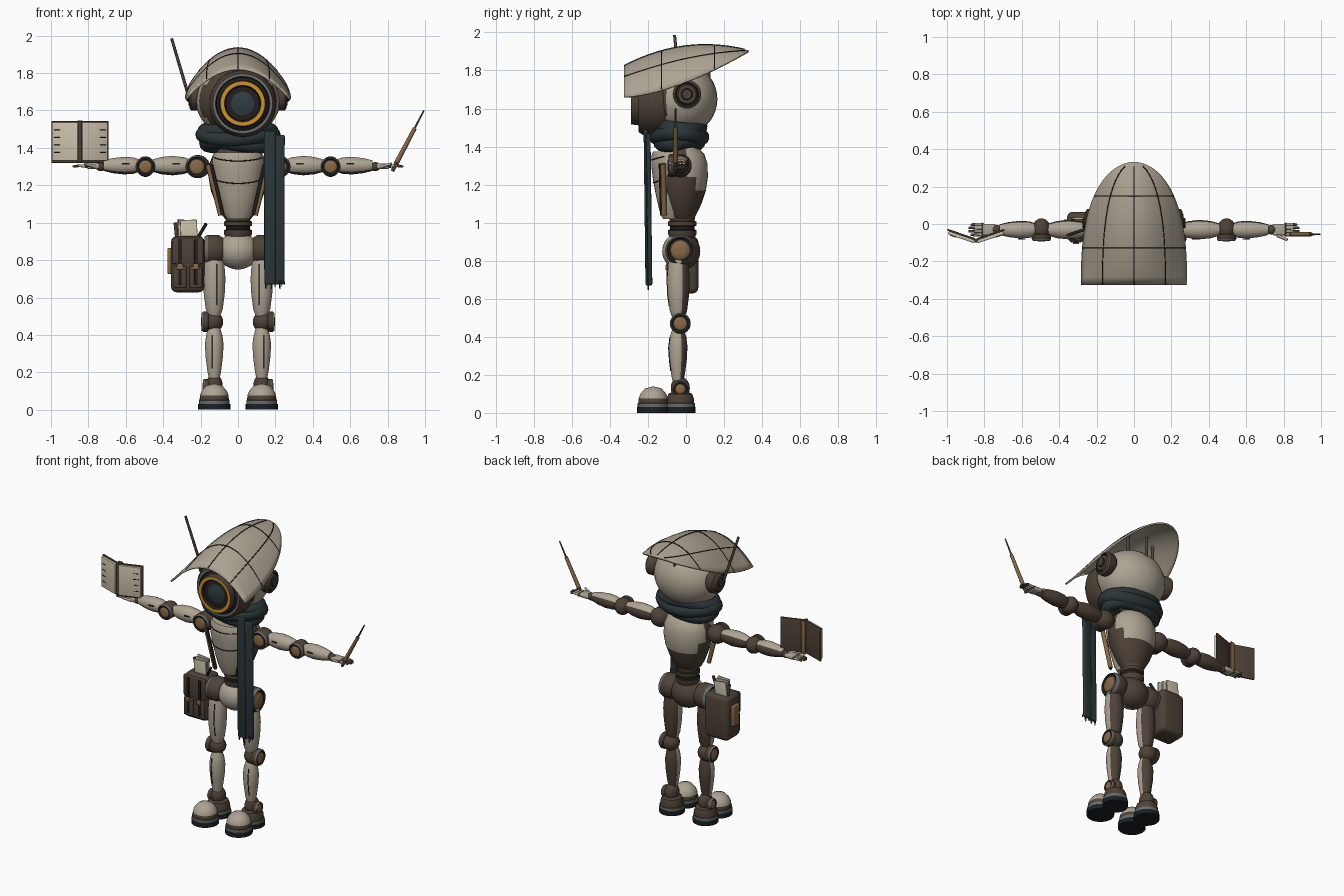
import bpy, bmesh, math
from mathutils import Vector, Matrix, Euler

if "Cube" in bpy.data.objects:
    bpy.data.objects.remove(bpy.data.objects["Cube"])


def mat(name, *rgb):
    m = bpy.data.materials.new(name)
    m.use_nodes = True
    m.diffuse_color = (*rgb, 1)
    m.node_tree.nodes["Principled BSDF"].inputs["Base Color"].default_value = (*rgb, 1)
    return m


SHELL = mat("bone shell", .42, .37, .29)
BROWN = mat("dark brown", .075, .054, .038)
BLACK = mat("soot black", .016, .014, .012)
TAN = mat("worn tan", .25, .14, .06)
AMBER = mat("amber glow", .62, .29, .02)
GLASS = mat("lens glass", .03, .045, .055)
SCARF = mat("teal cloth", .024, .036, .04)
GREY = mat("rubber grey", .14, .15, .15)
SOLE = mat("sole black", .01, .015, .018)
PAGE = mat("cream page", .6, .54, .41)


def finish(name, bm, mats, rule=None, angle=.7):
    me = bpy.data.meshes.new(name)
    bmesh.ops.recalc_face_normals(bm, faces=bm.faces)
    bm.normal_update()
    if rule:
        for f in bm.faces:
            f.material_index = int(rule(f.calc_center_median(), f.normal))
    bm.to_mesh(me)
    bm.free()
    for m in mats:
        me.materials.append(m)
    me.shade_smooth()
    me.set_sharp_from_angle(angle=angle)
    ob = bpy.data.objects.new(name, me)
    bpy.context.collection.objects.link(ob)
    return ob


def lathe(name, origin, axis, profile, mats, rule=None, squash=(1, 1), seg=32):
    """Revolve (height, radius) pairs; one material per step, or a rule."""
    bm = bmesh.new()
    rings = []
    for h, r in profile:
        rings.append([bm.verts.new((r * squash[0] * math.cos(a), r * squash[1] * math.sin(a), h))
                      for a in (math.tau * i / seg for i in range(seg))])
    for k in range(len(rings) - 1):
        for i in range(seg):
            j = (i + 1) % seg
            f = bm.faces.new((rings[k][i], rings[k][j], rings[k + 1][j], rings[k + 1][i]))
            f.material_index = min(k, len(mats) - 1) if not rule else 0
    for ring, h in ((rings[0], 0), (rings[-1], len(mats) - 1)):
        f = bm.faces.new(ring)
        f.material_index = 0 if rule else h
    bmesh.ops.remove_doubles(bm, verts=bm.verts, dist=1e-5)
    ax = Vector(axis).normalized()
    turn = Matrix() if ax.z > .999 else ax.to_track_quat('Z', 'Y').to_matrix().to_4x4()
    bm.transform(Matrix.Translation(origin) @ turn)
    return finish(name, bm, mats, rule)


def ball(name, loc, size, mats, rule=None):
    bm = bmesh.new()
    bmesh.ops.create_uvsphere(bm, u_segments=32, v_segments=20, radius=1)
    bm.transform(Matrix.Translation(loc) @ Matrix.Diagonal((*size, 1)))
    return finish(name, bm, mats, rule)


def tube(name, a, b, r0, r1, m, seg=12):
    a, b = Vector(a), Vector(b)
    return lathe(name, a, b - a, [(0, r0), ((b - a).length, r1)], [m], seg=seg)


def box(name, loc, size, m, bevel=.004, rot=(0, 0, 0)):
    bm = bmesh.new()
    bmesh.ops.create_cube(bm, size=1)
    bm.transform(Matrix.Diagonal((*size, 1)))
    bmesh.ops.bevel(bm, geom=bm.edges[:], offset=bevel, segments=3, profile=.5, affect='EDGES')
    bm.transform(Matrix.Translation(loc) @ Euler(rot).to_matrix().to_4x4())
    return finish(name, bm, [m])


def path(name, pts, r, m, closed=False, res=2):
    cu = bpy.data.curves.new(name, 'CURVE')
    cu.dimensions = '3D'
    cu.bevel_depth, cu.bevel_resolution, cu.use_fill_caps = r, res, True
    sp = cu.splines.new('POLY')
    sp.points.add(len(pts) - 1)
    for p, q in zip(sp.points, pts):
        p.co = (*q, 1)
    sp.use_cyclic_u, sp.use_smooth = closed, True
    cu.materials.append(m)
    ob = bpy.data.objects.new(name, cu)
    bpy.context.collection.objects.link(ob)
    return ob


def joint(name, loc, axis, r, depth):
    """Round hinge: brown rim, grey band, tan hub."""
    lathe(name, loc, axis, [(0, r * .8), (depth * .25, r), (depth * .8, r), (depth, r * .88), (depth * .9, r * .7),
          (depth, r * .6), (depth * 1.06, r * .3), (depth * 1.06, 0)], [BROWN, BROWN, GREY, BLACK, BROWN, TAN, TAN])


# Hood: arched shell narrowing to a rounded back
def hood_at(u, v, lift=0):
    y = -.325 + .655 * v
    top = 1.93 - (.11 * ((.1 - y) / .425) ** 2 if y < .1 else .03 * ((y - .1) / .23) ** 2)
    edge = 1.66 + .24 * v ** 1.6
    return (.28 * math.sqrt(max(0, 1 - v ** 2.6)) * u, y, top + (edge - top) * u * u + lift)


bm = bmesh.new()
grid = [[bm.verts.new(hood_at(i / 12 - 1, math.sin(j / 24 * math.pi / 2))) for i in range(25)] for j in range(25)]
for a, b in zip(grid, grid[1:]):
    for i in range(24):
        bm.faces.new((a[i], a[i + 1], b[i + 1], b[i]))
bmesh.ops.remove_doubles(bm, verts=bm.verts, dist=1e-4)
hood = finish("hood", bm, [SHELL])
solid = hood.modifiers.new("thickness", 'SOLIDIFY')
solid.thickness, solid.offset = .01, 0
for u in (-.6, 0, .6):
    path("hood_seam", [hood_at(u, k / 30, .006) for k in range(30)], .003, BLACK)
for v in (.3, .725):
    path("hood_band", [hood_at(k / 12 - 1, v, .006) for k in range(25)], .003, BLACK)
for x, y in ((-.1, .06), (.1, .06), (0, .12)):
    tube("hood_strut", (x, y, 1.76), (x, y, 1.9), .01, .01, BROWN)

# Head with a single large lens
ball("head", (0, -.03, 1.65), (.225, .195, .195), [SHELL, BROWN], lambda c, n: c.y < -.11)
lathe("lens_barrel", (.025, -.1, 1.637), (0, -1, 0),
      [(0, .165), (.03, .18), (.125, .177), (.15, .16), (.15, .145), (.14, .14), (.15, .125), (.19, .12),
       (.19, .098), (.172, .09), (.172, .062), (.18, .04), (.183, 0)],
      [BROWN, BROWN, BROWN, GREY, BLACK, BLACK, BROWN, AMBER, BLACK, BLACK, GLASS, GLASS], seg=48)
for s in (-1, 1):
    lathe("ear", (s * .19, .005, 1.675), (s, 0, 0),
          [(0, .06), (.02, .075), (.06, .075), (.07, .062), (.06, .055), (.075, .048), (.075, .03), (.085, .025), (.085, 0)],
          [BROWN, BROWN, BROWN, BLACK, BROWN, BROWN, BLACK, BROWN])
tube("antenna", (-.265, -.03, 1.68), (-.355, -.06, 1.985), .009, .008, BROWN)

# Scarf: wound loops and a hanging pair of tails
for k, (z, rx) in enumerate(((1.425, .165), (1.46, .185), (1.495, .175))):
    path("scarf_loop", [(rx * math.cos(a), -.035 + (rx - .07) * math.sin(a), z + .012 * math.sin(a * 2 + k * 2))
                        for a in (math.tau * i / 48 for i in range(48))], .043, SCARF, True, 4)
box("scarf_tail", (.17, -.205, 1.08), (.06, .022, .82), SCARF, .009, (.012, 0, -.1))
box("scarf_tail", (.217, -.195, 1.07), (.065, .022, .8), SCARF, .009, (.012, 0, .1))
for i in range(9):
    x = .145 + i * .0125
    tube("scarf_fringe", (x, -.198, .69), (x + .004 * (-1) ** i, -.198, .645 + .012 * (i % 3)), .005, .003, SCARF, 6)

# Torso, chest plate, waist and pelvis
lathe("torso", (0, -.02, 0), (0, 0, 1),
      [(1.01, .06), (1.04, .085), (1.1, .118), (1.17, .145), (1.24, .157), (1.31, .155), (1.36, .135), (1.4, .09)],
      [SHELL, BROWN], lambda c, n: not (c.y > 0 and c.z > 1.25 - .9 * c.y), (1, .86))
lathe("chest_plate", (0, -.075, 0), (0, 0, 1),
      [(1.02, .06), (1.06, .082), (1.14, .106), (1.22, .125), (1.3, .138), (1.35, .138), (1.375, .125)],
      [SHELL], None, (1, .78))
for z, r in ((1.22, .126), (1.34, .139)):
    path("chest_seam", [(r * math.cos(a), -.075 + .78 * r * math.sin(a), z - .03 * math.sin(-a) + .02)
                        for a in (math.pi * (1.12 + .76 * i / 20) for i in range(21))], .003, BLACK)
for s in (-1, 1):
    tube("chest_bar", (s * .16, -.12, 1.31), (s * .092, -.115, 1.04), .014, .014, TAN)
    tube("chest_bar_edge", (s * .142, -.135, 1.31), (s * .08, -.128, 1.04), .009, .009, BLACK)
lathe("waist", (0, -.02, 0), (0, 0, 1), [(.91, .06), (.94, .075), (.96, .075), (.965, .065), (.98, .065), (.985, .075),
      (1.005, .075), (1.01, .065), (1.04, .07)], [BROWN, BROWN, BLACK, BLACK, BROWN, BROWN, BLACK, BROWN])
ball("pelvis", (0, -.025, .85), (.11, .1, .1), [SHELL, BROWN], lambda c, n: c.y > -.04)

for s in (-1, 1):
    # Leg
    x = s * .127
    joint("hip", (s * .08, -.03, .855), (s, 0, 0), .08, .1)
    shade = [SHELL, BROWN]
    back = lambda c, n: n.y > .35
    lathe("thigh", (x, -.04, 0), (0, 0, 1), [(.5, .032), (.54, .046), (.62, .056), (.7, .06), (.78, .054), (.86, .035)],
          shade, back)
    path("thigh_seam", [(x - s * .015, -.04 - r, z) for z, r in ((.56, .048), (.62, .056), (.7, .059), (.78, .053))],
         .003, BLACK)
    ball("knee", (s * .135, -.03, .47), (.056, .055, .055), [BROWN])
    joint("knee_cap", (s * .15, -.03, .47), (s, 0, 0), .054, .045)
    lathe("shin", (x, -.042, 0), (0, 0, 1), [(.17, .03), (.21, .037), (.28, .046), (.35, .05), (.4, .043), (.44, .03)],
          shade, back)
    path("shin_seam", [(x + s * .012, -.042 - r, z) for z, r in ((.22, .038), (.28, .045), (.34, .049), (.4, .042))],
         .003, BLACK)
    # Foot
    ball("ankle", (x, -.03, .13), (.045, .05, .06), [BROWN])
    joint("ankle_hub", (x + s * .02, -.03, .125), (s, 0, 0), .04, .04)
    f = s * .127
    for part, y, r, top, cap in (("toe", -.172, .086, .14, SHELL), ("heel", -.03, .08, .125, BROWN)):
        lathe(part, (f, y, 0), (0, 0, 1),
              [(0, r), (.03, r), (.03, r - .004), (.05, r - .004), (.052, r - .008), (.075, r - .009),
               (.1, r - .018), (top - .012, r - .042), (top, 0)],
              [SOLE, GREY, GREY, BROWN, BROWN, cap, cap, cap])

    # Arm
    under = lambda c, n: n.z < -.25 and n.y > -.7 or n.y > .8
    ball("shoulder", (s * .215, -.03, 1.3), (.065, .06, .062), [BROWN])
    joint("shoulder_hub", (s * .22, -.05, 1.3), (0, -1, 0), .06, .045)
    lathe("upper_arm", (s * .26, -.03, 1.305), (s, 0, 0),
          [(0, .035), (.03, .045), (.09, .052), (.15, .046), (.2, .032)], shade, under)
    ball("elbow", (s * .495, -.03, 1.3), (.05, .06, .055), [BROWN])
    joint("elbow_hub", (s * .495, -.045, 1.3), (0, -1, 0), .052, .045)
    lathe("forearm", (s * .53, -.03, 1.305), (s, 0, 0),
          [(0, .034), (.03, .044), (.08, .047), (.14, .04), (.19, .028)], shade, under)
    for ax in (.33, .6):
        box("arm_slot", (s * ax, -.08, 1.315), (.04, .006, .008), BLACK, .002)
    # Hand
    ball("wrist", (s * .735, -.03, 1.3), (.026, .026, .024), [BROWN])
    box("palm", (s * .775, -.03, 1.302), (.07, .062, .028), SHELL, .01)
    for k in range(4):
        y = -.057 + k * .018
        tip = .875 - .012 * abs(k - 1.5)
        ball("knuckle", (s * .812, y, 1.302), (.01, .01, .01), [BROWN])
        tube("finger", (s * .81, y, 1.302), (s * .85, y, 1.305), .009, .008, SHELL, 10)
        tube("fingertip", (s * .848, y, 1.305), (s * (tip + .015), y, 1.3), .008, .006, BROWN, 10)
    tube("thumb", (s * .765, -.06, 1.3), (s * .82, -.085, 1.315), .01, .007, SHELL, 10)

# Open book resting on the right hand
for s in (-1, 1):
    t = -s * -.33
    cx = -.845 + s * .078
    box("book_pages", (cx, -.07, 1.435), (.145, .018, .205), PAGE, .003, (0, 0, t))
    box("book_cover", (cx, -.056, 1.432), (.157, .01, .225), BROWN, .003, (0, 0, t))
    for k in range(4):
        box("page_mark", (cx + s * .045, -.081 + .0155, 1.375 + k * .04), (.035, .003, .004), BLACK, .001, (0, 0, t))
tube("book_spine", (-.845, -.09, 1.325), (-.845, -.09, 1.545), .011, .011, BROWN)
box("book_band", (-.845, -.062, 1.432), (.03, .012, .228), TAN, .003)

# Pen held in the left hand
tube("pen_grip", (.825, -.055, 1.275), (.85, -.055, 1.325), .009, .013, BROWN)
tube("pen_body", (.85, -.055, 1.325), (.945, -.055, 1.505), .013, .011, TAN)
tube("pen_tip", (.945, -.055, 1.505), (.994, -.055, 1.6), .006, .004, BROWN)

# Satchel on the right hip
box("satchel", (-.268, -.01, .778), (.18, .15, .3), BROWN, .03)
box("satchel_flap", (-.268, -.082, .85), (.165, .014, .14), BROWN, .006)
for x in (-.31, -.225):
    box("satchel_pocket", (x, -.088, .71), (.068, .02, .12), BROWN, .008)
    box("satchel_strap", (x, -.096, .79), (.018, .012, .24), BLACK, .003)
    box("satchel_buckle", (x, -.102, .765), (.032, .01, .03), TAN, .003)
box("side_roll", (-.366, -.01, .795), (.024, .07, .14), TAN, .008)
for i, y in enumerate((-.03, 0, .03)):
    box("papers", (-.262 - .012 * i, y, .95), (.09, .012, .13), PAGE, .003, (0, .08 * i - .05, 0))
tube("tool_left", (-.325, .02, .9), (-.335, .01, 1.0), .01, .01, BROWN)
tube("tool_right", (-.215, -.03, .92), (-.17, -.05, .995), .009, .009, BLACK)
tube("hip_hook", (-.2, -.02, .87), (-.15, -.02, .87), .02, .02, BROWN)
